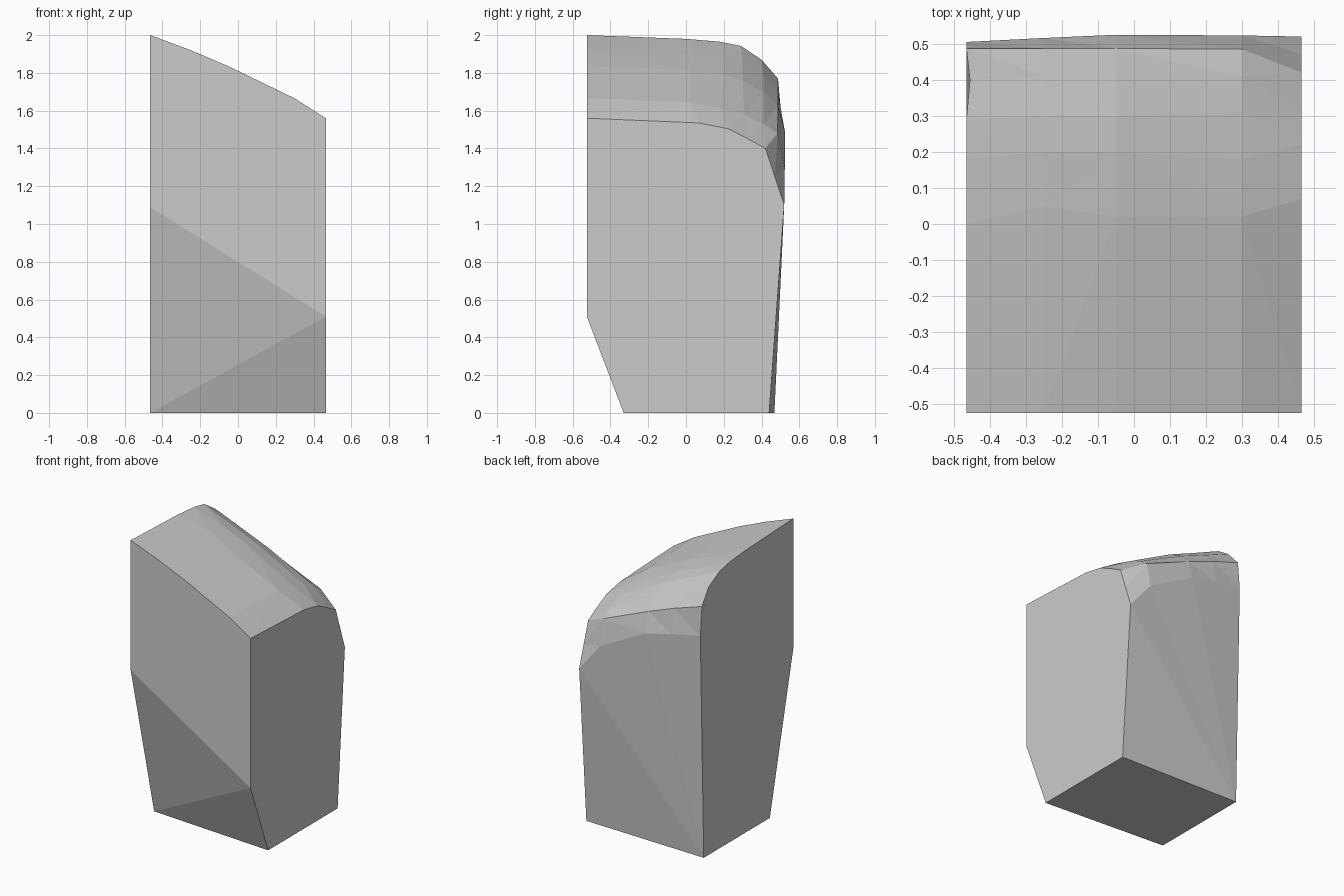
import bpy
import bmesh

cube = bpy.data.objects.get("Cube")
if cube:
    bpy.data.objects.remove(cube, do_unlink=True)


def make_material(name, value):
    mat = bpy.data.materials.new(name)
    mat.use_nodes = True
    colour = (value, value, value, 1)
    mat.diffuse_color = colour
    mat.node_tree.nodes["Principled BSDF"].inputs["Base Color"].default_value = colour
    return mat


# Crown: rows run across the width, from the front edge back to the rear rim.
# Each row gives (depth, height) at every station.
HALF = 0.465
STATIONS = (-HALF, -0.25, -0.05, 0.3, HALF)
front_edge = [(-0.525, z) for z in (2, 1.92, 1.835, 1.665, 1.56)]
upper_row = [(0, 1.98), (0.05, 1.895), (0.02, 1.815), (0.02, 1.645), (0.07, 1.535)]
middle_row = [(0.18, 1.965), (0.2, 1.875), (0.2, 1.79), (0.18, 1.615), (0.22, 1.505)]
shoulder_row = [(0.29, 1.943), (0.3, 1.845), (0.3, 1.76), (0.31, 1.575), (0.32, 1.455)]
bend_row = [(0.4, 1.87), (0.41, 1.78), (0.41, 1.7), (0.41, 1.53), (0.42, 1.4)]
crease_row = [(0.487, 1.77), (0.487, 1.7), (0.487, 1.625), (0.485, 1.48), (0.47, 1.25)]
rear_rim = [(0.505, 1.57), (0.516, 1.53), (0.525, 1.485), (0.523, 1.3), (0.52, 1.1)]
crown_rows = (front_edge, upper_row, middle_row, shoulder_row,
              bend_row, crease_row, rear_rim)

bm = bmesh.new()
grid = [[bm.verts.new((x, y, z)) for x, (y, z) in zip(STATIONS, row)]
        for row in crown_rows]

# Slight inward nick on the tall side's rounded corner
grid[4][0].co.x += 0.01

# Crown facets
for near, far in zip(grid, grid[1:]):
    for i in range(len(STATIONS) - 1):
        bm.faces.new((near[i], near[i + 1], far[i + 1], far[i]))

# Base corners and the slanted fold on the front
fold_tall = bm.verts.new((-HALF, -0.525, 1.09))
fold_low = bm.verts.new((HALF, -0.525, 0.51))
base_front_tall = bm.verts.new((-HALF, -0.265, 0))
base_front_low = bm.verts.new((HALF, -0.33, 0))
base_back_tall = bm.verts.new((-HALF, 0.468, 0))
base_back_low = bm.verts.new((HALF, 0.44, 0))

# Front: upright panel and two undercut triangles
bm.faces.new([fold_tall, fold_low] + grid[0][::-1])
bm.faces.new((fold_tall, base_front_tall, fold_low))
bm.faces.new((base_front_tall, base_front_low, fold_low))

# Flat sides
bm.faces.new([row[0] for row in grid] + [base_back_tall, base_front_tall, fold_tall])
bm.faces.new([row[-1] for row in grid] + [base_back_low, base_front_low, fold_low])

# Back: a fan spreading from the base corner of the tall side
for a, b in zip(grid[-1], grid[-1][1:]):
    bm.faces.new((base_back_tall, a, b))
bm.faces.new((base_back_tall, grid[-1][-1], base_back_low))

# Base
bm.faces.new((base_front_tall, base_back_tall, base_back_low, base_front_low))

bmesh.ops.triangulate(bm, faces=bm.faces[:])
bmesh.ops.recalc_face_normals(bm, faces=bm.faces[:])
mesh = bpy.data.meshes.new("stone_block")
bm.to_mesh(mesh)
bm.free()
mesh.materials.append(make_material("light_grey", 0.6))
block = bpy.data.objects.new("stone_block", mesh)
bpy.context.collection.objects.link(block)
